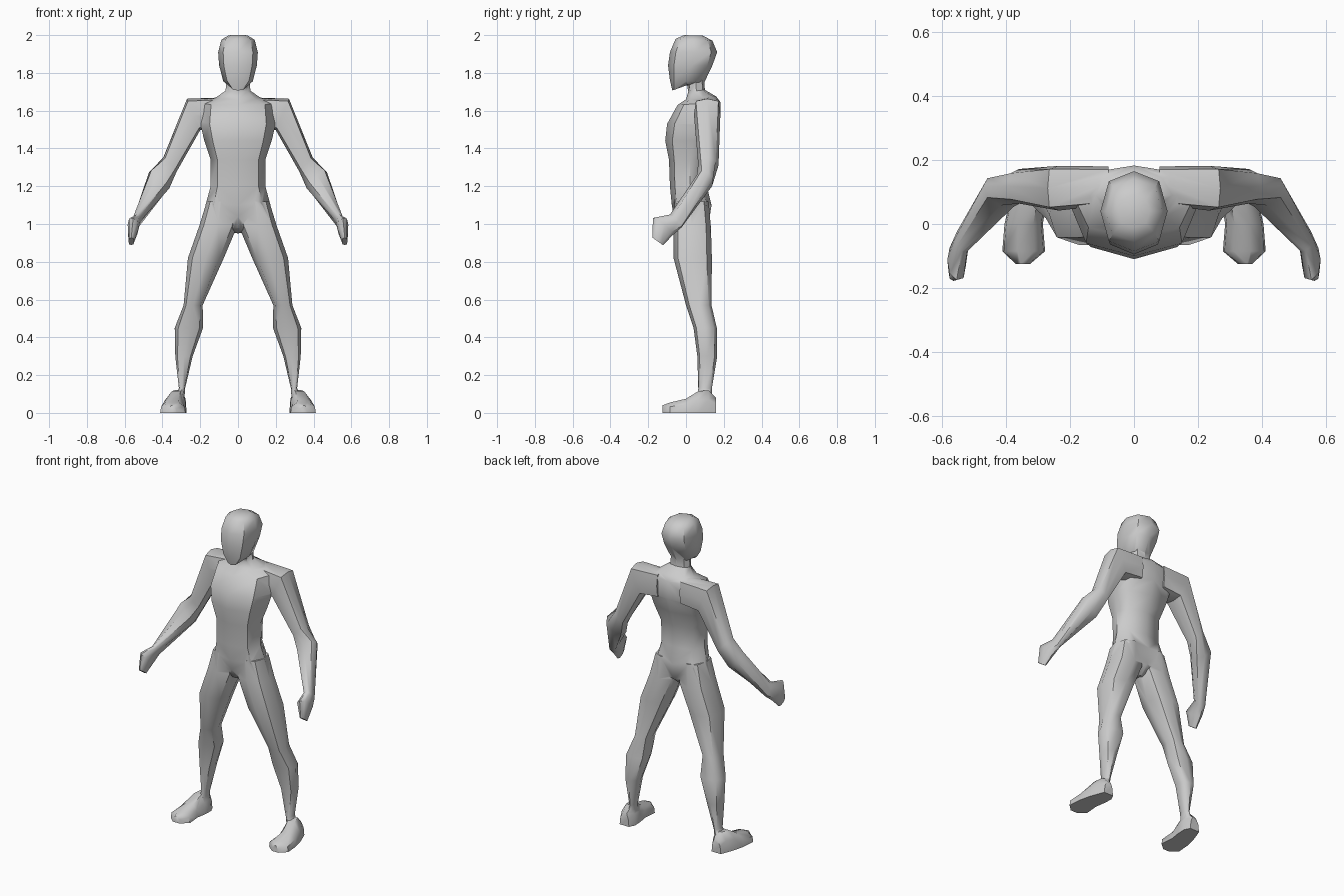
import bpy, bmesh, math
from mathutils import Vector

if "Cube" in bpy.data.objects:
    bpy.data.objects.remove(bpy.data.objects["Cube"])


def loft(name, rings, side=1):
    """Skin a list of point rings, cap both ends."""
    bm = bmesh.new()
    loops = [[bm.verts.new((p[0] * side, p[1], p[2])) for p in r] for r in rings]
    n = len(loops[0])
    for a, b in zip(loops, loops[1:]):
        for i in range(n):
            j = (i + 1) % n
            bm.faces.new((a[i], a[j], b[j], b[i]))
    bm.faces.new(loops[0])
    bm.faces.new(loops[-1])
    bmesh.ops.recalc_face_normals(bm, faces=bm.faces)
    me = bpy.data.meshes.new(name)
    bm.to_mesh(me)
    bm.free()
    ob = bpy.data.objects.new(name, me)
    bpy.context.collection.objects.link(ob)
    return ob


def circle(full):
    """Unit octagon; full > 0.707 pushes the diagonals outward."""
    for k in range(8):
        c, s = math.cos(k * math.pi / 4), math.sin(k * math.pi / 4)
        if k % 2:
            c, s = math.copysign(full, c), math.copysign(full, s)
        yield c, s


def level(x0, x1, y0, y1, ys, z0, z1, full=0.75):
    """Near-horizontal ring: widest at ys, z0 at the front, z1 at the back."""
    out = []
    for c, s in circle(full):
        y = ys + s * (y1 - ys if s > 0 else ys - y0)
        t = (y - y0) / (y1 - y0)
        out.append(((x0 + x1) / 2 + c * (x1 - x0) / 2, y, z0 + (z1 - z0) * t))
    return out


def tilted(centre, u, v, full=0.75):
    centre, u, v = Vector(centre), Vector(u), Vector(v)
    return [centre + u * c + v * s for c, s in circle(full)]


# torso and neck: half width, front y, back y, widest y, front z, back z
torso = loft("body", [level(-w, w, *r) for w, *r in [
    (.03, -.04, .06, .01, .98, .95), (.12, -.065, .12, .03, 1.04, 1.0),
    (.172, -.075, .135, .03, 1.1, 1.1), (.145, -.085, .11, .02, 1.2, 1.2),
    (.145, -.09, .12, .02, 1.34, 1.34), (.178, -.11, .155, .04, 1.44, 1.44),
    (.2, -.1, .18, .06, 1.53, 1.53), (.19, -.045, .183, .09, 1.63, 1.645),
    (.12, .0, .16, .09, 1.66, 1.675), (.066, .012, .1, .055, 1.7, 1.71),
    (.06, .0, .095, .05, 1.77, 1.77)]])

# head, chin upward
head = loft("head", [level(-w, w, *r) for w, *r in [
    (.036, -.072, .02, -.035, 1.707, 1.74), (.078, -.085, .097, .0, 1.76, 1.75),
    (.1, -.095, .14, .03, 1.84, 1.84), (.105, -.085, .165, .04, 1.91, 1.91),
    (.088, -.055, .14, .04, 1.98, 1.97), (.05, -.01, .09, .04, 2.0, 1.997)]])

parts = [head]
for side, tag in ((1, "left"), (-1, "right")):
    # arm: shoulder, elbow, wrist, hand
    parts.append(loft(tag + "_arm", [tilted(*r) for r in [
        ((.08, .12, 1.59), (0, 0, .08), (0, .06, 0), .85),
        ((.235, .112, 1.58), (.035, 0, .083), (0, .07, 0), .85),
        ((.36, .118, 1.315), (.035, 0, .038), (0, .054, -.005)),
        ((.418, .098, 1.23), (.054, .02, .042), (0, .04, -.03)),
        ((.538, -.055, 1.015), (.021, .012, .0), (0, .03, -.035)),
        ((.555, -.122, .987), (.029, .01, .01), (0, .053, -.045)),
        ((.565, -.15, .908), (.015, 0, 0), (0, .028, -.02))]], side))
    # leg: ankle up to hip
    parts.append(loft(tag + "_leg", [level(*r) for r in [
        (.285, .36, .06, .14, .1, .05, .05), (.28, .313, .065, .137, .1, .13, .13),
        (.24, .332, .06, .165, .11, .3, .3), (.185, .335, .04, .163, .1, .45, .45),
        (.187, .288, .0, .135, .07, .57, .57), (.075, .265, -.066, .137, .03, .82, .82),
        (.003, .205, -.067, .132, .03, 1.0, .98),
        (.02, .165, -.06, .12, .02, 1.12, 1.12)]], side))
    # foot: sections from toe to heel (y, inner x, outer x, height)
    parts.append(loft(tag + "_foot", [
        [(a, y, 0), (b, y, 0), (b - .005, y, h * .6), (a + (b - a) * .65, y, h),
         (a + (b - a) * .25, y, h), (a + .005, y, h * .6)]
        for y, a, b, h in [(-.125, .325, .37, .04), (-.085, .278, .412, .055),
                           (0, .285, .405, .075), (.065, .275, .39, .115),
                           (.12, .272, .37, .12), (.158, .29, .355, .08)]], side))

# fuse all parts into one skin
bpy.context.view_layer.objects.active = torso
for part in parts:
    mod = torso.modifiers.new("fuse", 'BOOLEAN')
    mod.operation = 'UNION'
    mod.solver = 'EXACT'
    mod.object = part
    bpy.ops.object.modifier_apply(modifier=mod.name)
    bpy.data.objects.remove(part, do_unlink=True)
torso.select_set(True)
bpy.ops.object.shade_smooth_by_angle(angle=math.radians(50))
